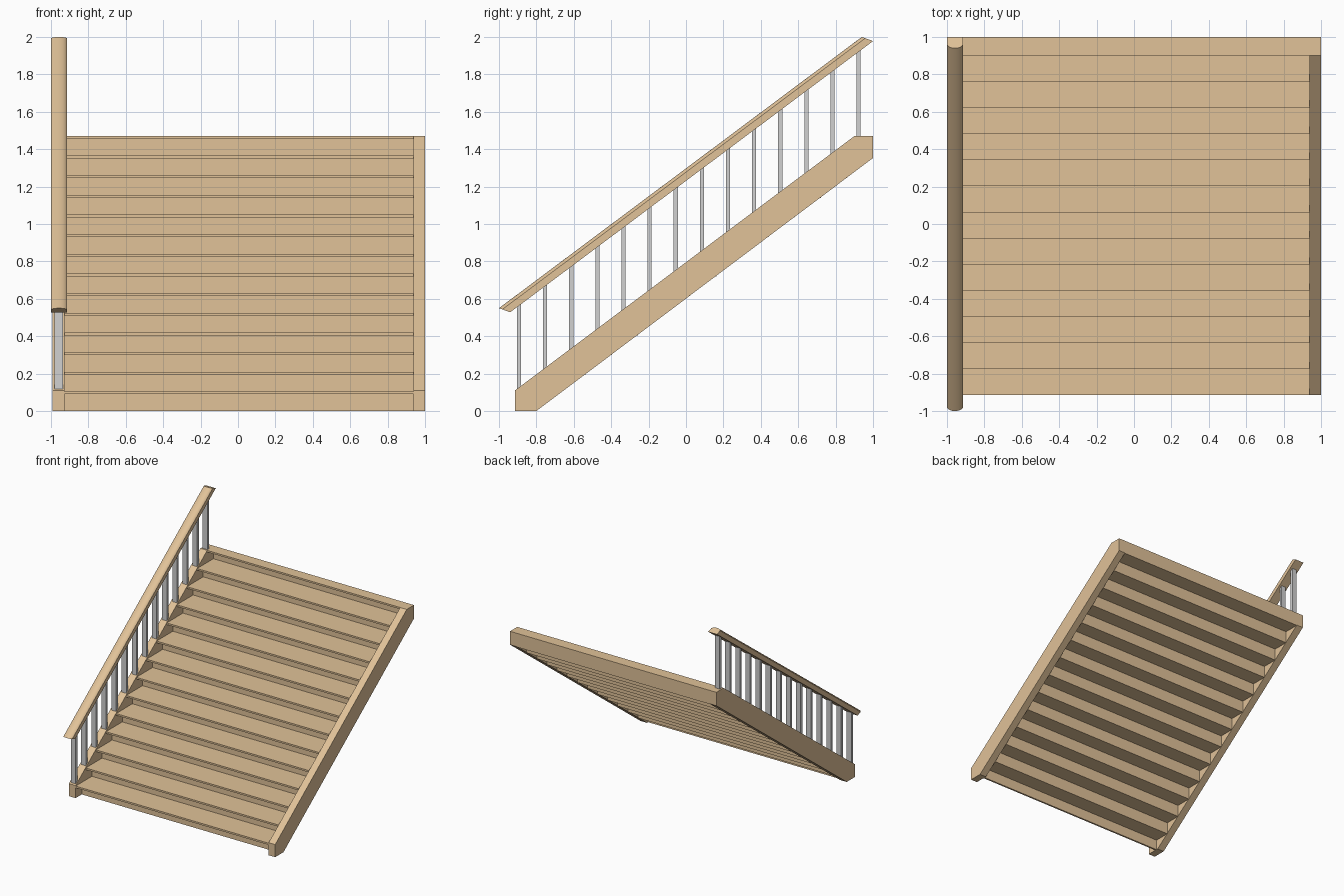
import bpy, bmesh, math
from mathutils import Vector

if "Cube" in bpy.data.objects:
    bpy.data.objects.remove(bpy.data.objects["Cube"])


def material(name, rgb):
    m = bpy.data.materials.new(name)
    m.diffuse_color = (*rgb, 1)
    m.use_nodes = True
    m.node_tree.nodes["Principled BSDF"].inputs["Base Color"].default_value = m.diffuse_color
    return m


WOOD = material("light wood", (0.75, 0.54, 0.315))
METAL = material("grey metal", (0.64, 0.64, 0.64))


def loft(name, ring_a, ring_b, mat):
    """Solid between two matching closed rings of points."""
    bm = bmesh.new()
    a = [bm.verts.new(p) for p in ring_a]
    b = [bm.verts.new(p) for p in ring_b]
    n = len(a)
    bm.faces.new(a)
    bm.faces.new(b[::-1])
    for i in range(n):
        j = (i + 1) % n
        bm.faces.new((a[j], a[i], b[i], b[j]))
    bmesh.ops.recalc_face_normals(bm, faces=bm.faces)
    me = bpy.data.meshes.new(name)
    bm.to_mesh(me)
    bm.free()
    me.materials.append(mat)
    ob = bpy.data.objects.new(name, me)
    bpy.context.collection.objects.link(ob)
    return ob


def extrude_x(name, profile, x0, x1, mat):
    """Extrude a (y, z) profile sideways."""
    return loft(name, [(x0, y, z) for y, z in profile],
                [(x1, y, z) for y, z in profile], mat)


def box(name, x0, x1, y0, y1, z0, z1, mat):
    return extrude_x(name, [(y0, z0), (y1, z0), (y1, z1), (y0, z1)], x0, x1, mat)


STEPS = 14
FRONT = -0.915
RUN, RISE = (0.9 - FRONT) / 13, 1.47 / 14
XL, XR = -0.928, 0.937          # inner faces of the stringers
PLATE, SETBACK = 0.015, 0.10    # board thickness, nose to back of riser

# sloping side boards
side = [(FRONT, 0), (FRONT, 0.11), (0.9, 1.47), (1, 1.47), (1, 1.353), (-0.8, 0)]
extrude_x("left_stringer", side, -0.993, XL, WOOD)
extrude_x("right_stringer", side, XR, 1.0, WOOD)

# deep treads, each with a riser set well back under its nose
for i in range(STEPS):
    y, z = FRONT + i * RUN, (i + 1) * RISE
    back = min(1.0, y + RUN + SETBACK)
    box(f"tread_{i + 1}", XL, XR, y, back, z - PLATE, z, WOOD)
    box(f"riser_{i + 1}", XL, XR, y + SETBACK - PLATE, y + SETBACK,
        z - RISE, z - PLATE, WOOD)

# handrail with a rounded top, swept along the slope
XC, HALF = -0.9575, 0.0425
section = [(-HALF, 1.0), (HALF, 1.0)]
for k in range(13):
    t = 1 - k / 6
    section.append((t * HALF, 0.43 * (1 - math.sqrt((1.1 - t * t) / 1.1))))


def rail_end(y, z):
    return [Vector((XC + u, y + 0.06 * v, z - 0.022 * v)) for u, v in section]


rail = loft("handrail", rail_end(-1, 0.55), rail_end(0.94, 2.0), WOOD)
bpy.context.view_layer.objects.active = rail
rail.select_set(True)
bpy.ops.object.shade_smooth_by_angle(angle=math.radians(30))


# balusters, cut to the slope of the rail and the side board
def rail_under(y):
    return 0.528 + (y + 0.94) * 1.45 / 1.94


def board_top(y):
    return min(1.47, 0.11 + (y - FRONT) * 1.36 / (0.9 - FRONT))


for i in range(STEPS):
    y0 = -0.904 + i * 0.1397
    y1 = y0 + 0.022
    extrude_x(f"baluster_{i + 1}",
              [(y0, board_top(y0) - 0.003), (y1, board_top(y1) - 0.003),
               (y1, rail_under(y1) + 0.003), (y0, rail_under(y0) + 0.003)],
              XC - 0.0225, XC + 0.0225, METAL)
